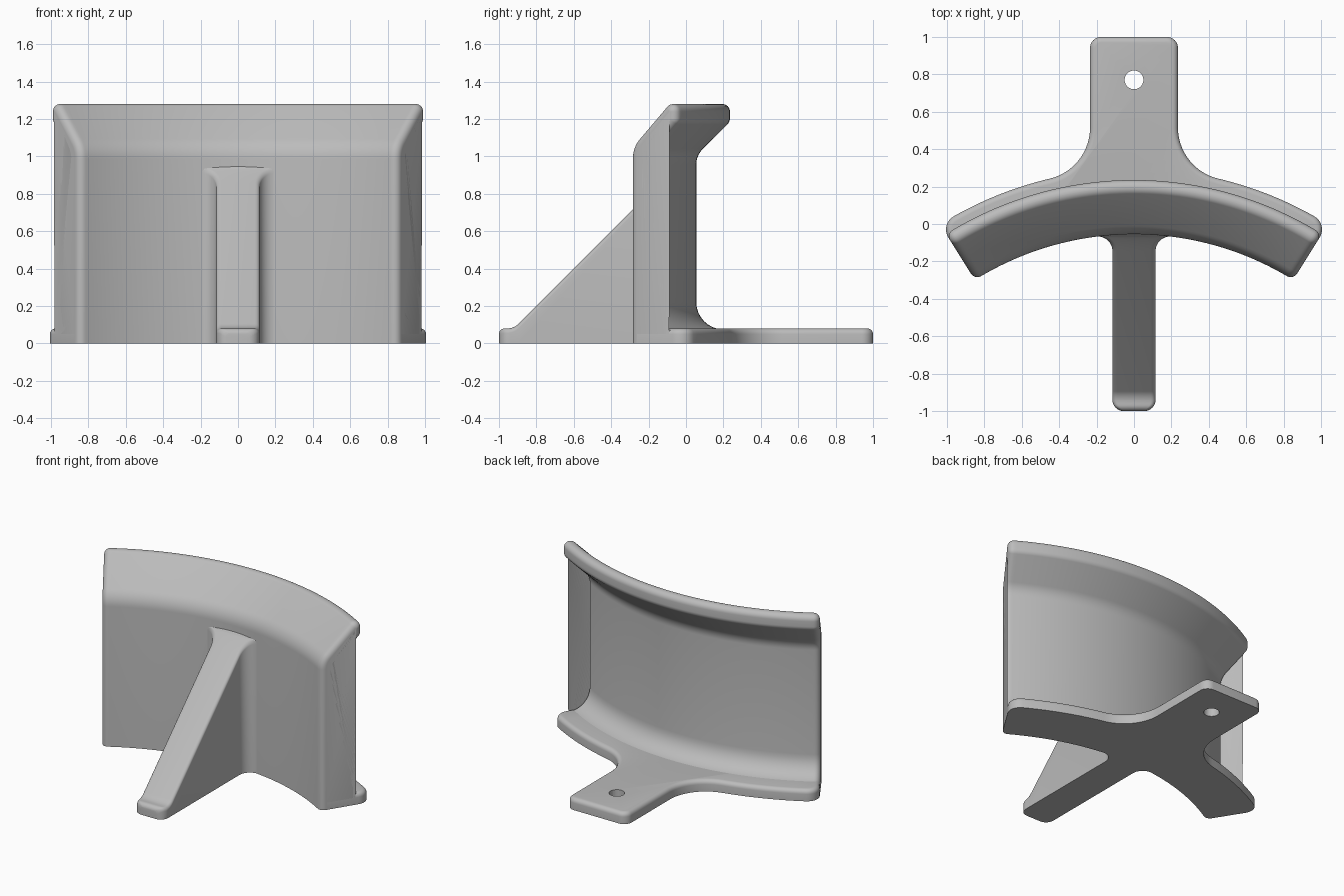
import bpy, bmesh
from math import sin, cos, tan, radians, pi, hypot, atan2
from mathutils import Vector

cube = bpy.data.objects.get("Cube")
if cube:
    bpy.data.objects.remove(cube, do_unlink=True)

CENTER_Y = -1.66          # centre of the wall's arc
SPAN = radians(32)        # half angle of the arc
PLATE = 0.08              # base plate thickness

grey = bpy.data.materials.new("plain_grey")
grey.use_nodes = True
grey.diffuse_color = (0.5, 0.5, 0.5, 1)
grey.node_tree.nodes["Principled BSDF"].inputs["Base Color"].default_value = (0.5, 0.5, 0.5, 1)


def finish(name, bm):
    bmesh.ops.recalc_face_normals(bm, faces=bm.faces)
    mesh = bpy.data.meshes.new(name)
    bm.to_mesh(mesh)
    bm.free()
    mesh.materials.append(grey)
    obj = bpy.data.objects.new(name, mesh)
    bpy.context.collection.objects.link(obj)
    return obj


def smooth(obj):
    bpy.ops.object.select_all(action='DESELECT')
    obj.select_set(True)
    bpy.context.view_layer.objects.active = obj
    bpy.ops.object.shade_smooth_by_angle(angle=radians(35))


def arc(cx, cy, r, a0, a1, n=8):
    return [Vector((cx + r * cos(a0 + (a1 - a0) * i / n),
                    cy + r * sin(a0 + (a1 - a0) * i / n))) for i in range(n + 1)]


def rounded_path(corners, n=8):
    """Open 2D path from (x, y, radius) corners."""
    out = []
    for i, (x, y, r) in enumerate(corners):
        p = Vector((x, y))
        if r == 0:
            out.append(p)
            continue
        a = (Vector(corners[i - 1][:2]) - p).normalized()
        b = (Vector(corners[i + 1][:2]) - p).normalized()
        half = a.angle(b) / 2
        c = p + (a + b).normalized() * (r / sin(half))
        start = p + a * (r / tan(half)) - c
        end = p + b * (r / tan(half)) - c
        a0 = atan2(start.y, start.x)
        turn = (atan2(end.y, end.x) - a0 + pi) % (2 * pi) - pi
        out += arc(c.x, c.y, r, a0, a0 + turn, n)
    return out


def loft(rings):
    """Skin a row of closed rings and cap both ends."""
    bm = bmesh.new()
    rows = [[bm.verts.new(p) for p in ring] for ring in rings]
    for a, b in zip(rows, rows[1:]):
        for i in range(len(a)):
            j = (i + 1) % len(a)
            bm.faces.new((a[i], a[j], b[j], b[i]))
    bm.faces.new(rows[0])
    bm.faces.new(rows[-1])
    return bm


# Curved wall: flared lip on top, fillet into the base at the back
profile = rounded_path([
    (1.605, 0, 0), (1.605, 1.05, 0.15), (1.835, 1.28, 0.045), (1.895, 1.28, 0.04),
    (1.895, 1.185, 0.045), (1.715, 1.005, 0.12), (1.715, PLATE, 0.145),
    (1.87, 0.075, 0), (1.87, 0, 0)])
normals = []
for i in range(len(profile)):
    t = (profile[min(i + 1, len(profile) - 1)] - profile[max(i - 1, 0)]).normalized()
    normals.append(Vector((-t.y, t.x)))

EDGE = 0.04
ends = [(EDGE * (1 - sin(k * pi / 12)), EDGE * (1 - cos(k * pi / 12))) for k in range(7)]
stations = [(-SPAN, inset, along) for inset, along in ends]
stations += [(-SPAN + 0.03 + (2 * SPAN - 0.06) * k / 48, 0, 0) for k in range(49)]
stations += [(SPAN, inset, -along) for inset, along in reversed(ends)]
rings = []
for angle, inset, along in stations:
    ring = []
    for p, n in zip(profile, normals):
        q = p - n * inset
        a = angle + along / p.x
        ring.append((q.x * sin(a), CENTER_Y + q.x * cos(a), max(q.y, 0)))
    rings.append(ring)
smooth(finish("curved_wall", loft(rings)))

# Base plate: arc-shaped flange with a filleted tongue at the back
OUTER, CORNER, FILLET, TONGUE = 1.955, 0.08, 0.28, 0.235
end = pi / 2 - SPAN
corner_angle = end + CORNER / (OUTER - CORNER)
fx = TONGUE + FILLET
fy = CENTER_Y + ((OUTER + FILLET) ** 2 - fx ** 2) ** 0.5
meet = atan2(fy - CENTER_Y, fx)
half = arc((OUTER - CORNER) * cos(corner_angle),
           CENTER_Y + (OUTER - CORNER) * sin(corner_angle), CORNER, -SPAN, corner_angle)
half += arc(0, CENTER_Y, OUTER, corner_angle, meet, 14)[1:]
half += arc(fx, fy, FILLET, pi + meet, pi, 14)[1:]
half += arc(TONGUE - 0.06, 0.94, 0.06, 0, pi / 2)
outline = half + [Vector((-p.x, p.y)) for p in reversed(half)]
outline += arc(0, CENTER_Y, 1.65, pi - end, end, 30)

bm = bmesh.new()
bottom = bm.faces.new([bm.verts.new((p.x, p.y, 0)) for p in outline])
top = bmesh.ops.extrude_face_region(bm, geom=[bottom], use_keep_orig=True)["geom"]
bmesh.ops.translate(bm, verts=[g for g in top if isinstance(g, bmesh.types.BMVert)],
                    vec=(0, 0, PLATE))
rim = [e for e in bm.edges if all(v.co.z > 0.01 for v in e.verts)]
bmesh.ops.bevel(bm, geom=rim, offset=0.03, segments=5, profile=0.5, affect='EDGES')
plate = finish("base_plate", bm)

# Screw hole through the tongue
bm = bmesh.new()
bmesh.ops.create_cone(bm, cap_ends=True, segments=40, radius1=0.05, radius2=0.05, depth=0.5)
bmesh.ops.translate(bm, verts=bm.verts, vec=(0, 0.77, 0))
cutter = finish("hole_cutter", bm)
cutter.hide_render = True
smooth(plate)
cut = plate.modifiers.new("hole", 'BOOLEAN')
cut.operation = 'DIFFERENCE'
cut.solver = 'EXACT'
cut.object = cutter
bpy.context.view_layer.objects.active = plate
bpy.ops.object.modifier_apply(modifier=cut.name)
bpy.data.objects.remove(cutter, do_unlink=True)
smooth(plate)


# Sloped brace in front, flaring where it meets the wall
def sample(path, y):
    for a, b in zip(path, path[1:]):
        if y <= b.x:
            return a.y + (b.y - a.y) * max(0, y - a.x) / max(b.x - a.x, 1e-6)
    return path[-1].y


W, NOSE, FLARE, SOFT = 0.115, 0.06, 0.08, 0.025
widths = [Vector((-1 + NOSE * (1 - cos(k * pi / 16)), W - NOSE + NOSE * sin(k * pi / 16)))
          for k in range(9)]
widths += [Vector((-0.146 + FLARE * sin(k * pi / 20), W + FLARE - FLARE * cos(k * pi / 20)))
           for k in range(11)]
widths.append(Vector((0, W + FLARE)))
heights = arc(-0.97, 0.05, 0.03, pi, pi / 2, 6)
heights += rounded_path([(-0.96, PLATE, 0), (-0.92, PLATE, 0.09), (-0.05, 0.95, 0), (0, 0.95, 0)])
rings = []
for y in sorted({round(p.x, 4) for p in widths + heights}):
    w, h = sample(widths, y), sample(heights, y)
    side = [Vector((w, 0))] + arc(w - SOFT, h - SOFT, SOFT, 0, pi / 2, 5)
    section = side + [Vector((-p.x, p.y)) for p in reversed(side)]
    rings.append([(p.x, y, p.y) for p in section])
smooth(finish("front_brace", loft(rings)))
